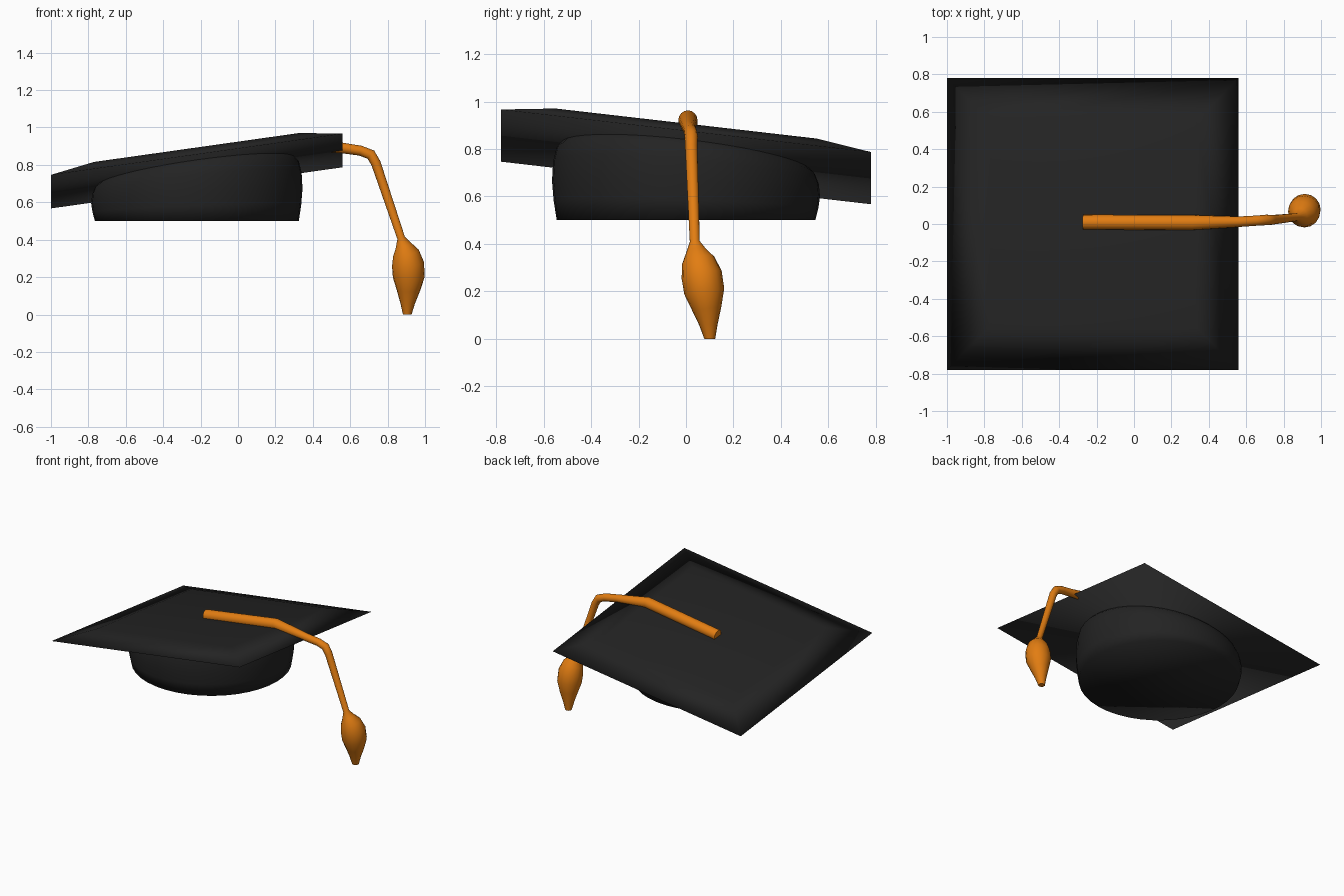
import bpy, bmesh, math
from mathutils import Vector

if "Cube" in bpy.data.objects:
    bpy.data.objects.remove(bpy.data.objects["Cube"])

CX = -0.22  # centre of cap and board


def material(name, rgb):
    m = bpy.data.materials.new(name)
    m.diffuse_color = (*rgb, 1)
    m.use_nodes = True
    m.node_tree.nodes["Principled BSDF"].inputs["Base Color"].default_value = m.diffuse_color
    return m


black = material("black_cloth", (0.017, 0.017, 0.017))
orange = material("orange_cord", (0.76, 0.205, 0.006))


def plane_z(x, y):
    """Height of the tilted board plane."""
    return 0.767 + 0.141 * (x - CX) - 0.115 * y


def loft(name, rings, mat, sharp_angle=None):
    """Skin a list of equal-length vertex rings and close both ends."""
    bm = bmesh.new()
    rows = [[bm.verts.new(p) for p in ring] for ring in rings]
    n = len(rows[0])
    for a, b in zip(rows, rows[1:]):
        for i in range(n):
            j = (i + 1) % n
            bm.faces.new((a[i], a[j], b[j], b[i]))
    bm.faces.new(rows[0][::-1])
    bm.faces.new(rows[-1])
    bmesh.ops.recalc_face_normals(bm, faces=bm.faces[:])
    for f in bm.faces:
        f.smooth = True
    me = bpy.data.meshes.new(name)
    bm.to_mesh(me)
    bm.free()
    me.materials.append(mat)
    ob = bpy.data.objects.new(name, me)
    bpy.context.collection.objects.link(ob)
    if sharp_angle:
        bpy.context.view_layer.objects.active = ob
        ob.select_set(True)
        bpy.ops.object.shade_smooth_by_angle(angle=math.radians(sharp_angle))
        ob.select_set(False)
    return ob


# Board: knife-edged tilted square with a raised plateau on top
def square(h, lift):
    return [(CX + sx * h, sy * h, plane_z(CX + sx * h, sy * h) + lift)
            for sx, sy in ((-1, -1), (1, -1), (1, 1), (-1, 1))]


loft("board", [square(0.78, 0), square(0.55, 0.063)], black)


# Skull cap: slightly bulging wall, flat below, top following the board
def cap_ring(r, t, lift=0.0, n=40):
    ring = []
    for i in range(n):
        a = 2 * math.pi * i / n
        x, y = CX + r * math.cos(a), r * math.sin(a)
        ring.append((x, y, 0.5 + t * (plane_z(x, y) - 0.5) + lift))
    return ring


loft("skull_cap", [cap_ring(0.545, 0), cap_ring(0.558, 0.25), cap_ring(0.565, 0.5),
                   cap_ring(0.56, 0.75), cap_ring(0.545, 0.93), cap_ring(0.51, 1, 0.015)], black)


# Cord and tassel: one tube of changing radius (x, y, z, radius)
PATH = [(-0.27, 0.01, 0.835, 0.04), (0.31, 0.008, 0.923, 0.04), (0.56, 0.012, 0.89, 0.028),
        (0.655, 0.018, 0.876, 0.027), (0.71, 0.022, 0.855, 0.028), (0.737, 0.022, 0.81, 0.026),
        (0.872, 0.037, 0.41, 0.021), (0.885, 0.043, 0.37, 0.043), (0.898, 0.052, 0.33, 0.07),
        (0.909, 0.066, 0.27, 0.086), (0.913, 0.077, 0.20, 0.085), (0.911, 0.087, 0.13, 0.063),
        (0.907, 0.095, 0.06, 0.039), (0.905, 0.10, 0.0, 0.023)]


def tube_rings(path, n=16):
    pts = [Vector(p[:3]) for p in path]
    rings = []
    for i, p in enumerate(pts):
        t = Vector()
        if i > 0:
            t += (p - pts[i - 1]).normalized()
        if i < len(pts) - 1:
            t += (pts[i + 1] - p).normalized()
        t.normalize()
        u = Vector((0, 1, 0))
        u = (u - t * u.dot(t)).normalized()
        v = t.cross(u)
        ring = []
        for k in range(n):
            a = 2 * math.pi * k / n
            q = p + path[i][3] * (math.cos(a) * u + math.sin(a) * v)
            q.z = max(q.z, 0) if i < len(pts) - 1 else 0
            ring.append(q)
        rings.append(ring)
    return rings


loft("cord_and_tassel", tube_rings(PATH), orange, 60)
